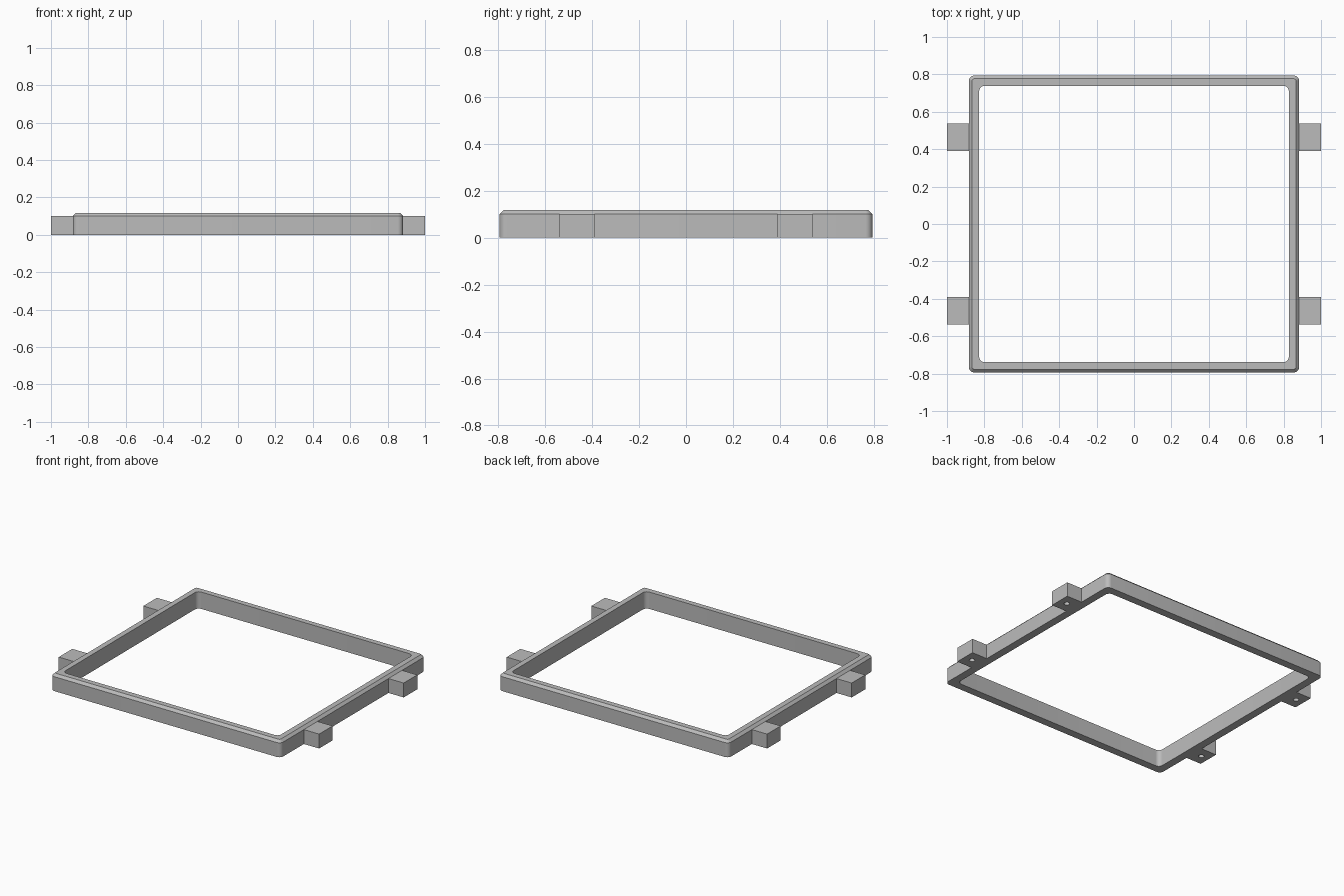
import bpy, bmesh, math
from mathutils import Matrix

cube = bpy.data.objects.get("Cube")
if cube:
    bpy.data.objects.remove(cube, do_unlink=True)

grey = bpy.data.materials.new("plain grey")
grey.use_nodes = True
colour = (0.5, 0.5, 0.5, 1)
grey.diffuse_color = colour
grey.node_tree.nodes["Principled BSDF"].inputs["Base Color"].default_value = colour

HALF_X, HALF_Y = 0.883, 0.794
HEIGHT, SIDE_HEIGHT = 0.117, 0.10
CHAMFER, WALL, RADIUS = 0.017, 0.055, 0.03
TAB_Y, TAB_WIDTH = 0.464, 0.149
TAB_X = (1 + HALF_X) / 2
HOLE_RADIUS, HOLE_DEPTH = 0.018, 0.07


def make_object(name, bm):
    bmesh.ops.recalc_face_normals(bm, faces=bm.faces)
    mesh = bpy.data.meshes.new(name)
    bm.to_mesh(mesh)
    bm.free()
    mesh.materials.append(grey)
    obj = bpy.data.objects.new(name, mesh)
    bpy.context.collection.objects.link(obj)
    return obj


def rounded_ring(bm, inset, radius, z, steps=8):
    """Rounded rectangle of vertices, inset from the outer wall."""
    ring = []
    for corner, (sx, sy) in enumerate([(1, 1), (-1, 1), (-1, -1), (1, -1)]):
        cx = sx * (HALF_X - inset - radius)
        cy = sy * (HALF_Y - inset - radius)
        for i in range(steps + 1):
            a = (corner + i / steps) * math.pi / 2
            ring.append(bm.verts.new((cx + radius * math.cos(a), cy + radius * math.sin(a), z)))
    return ring


# Rectangular frame with a chamfered outer top edge
bm = bmesh.new()
rings = [
    rounded_ring(bm, 0, RADIUS, 0),
    rounded_ring(bm, 0, RADIUS, SIDE_HEIGHT),
    rounded_ring(bm, CHAMFER, RADIUS - CHAMFER, HEIGHT),
    rounded_ring(bm, WALL, RADIUS, HEIGHT),
    rounded_ring(bm, WALL, RADIUS, 0),
]
for k, lower in enumerate(rings):
    upper = rings[(k + 1) % len(rings)]
    for i in range(len(lower)):
        j = (i + 1) % len(lower)
        bm.faces.new((lower[i], lower[j], upper[j], upper[i]))
frame = make_object("frame", bm)

# Cutter for the blind screw holes under the tabs
spots = [(sx, sy) for sx in (-1, 1) for sy in (-1, 1)]
bm = bmesh.new()
for sx, sy in spots:
    bmesh.ops.create_cone(bm, cap_ends=True, segments=24, radius1=HOLE_RADIUS,
                          radius2=HOLE_RADIUS, depth=2 * HOLE_DEPTH,
                          matrix=Matrix.Translation((sx * TAB_X, sy * TAB_Y, 0)))
cutter = make_object("hole_cutter", bm)
cutter.hide_render = True
cutter.hide_viewport = True

# Four mounting tabs
parts = [frame]
for sx, sy in spots:
    bm = bmesh.new()
    bmesh.ops.create_cube(bm, size=1, matrix=Matrix.Translation(
        (sx * TAB_X, sy * TAB_Y, SIDE_HEIGHT / 2)) @ Matrix.Diagonal(
        (1 - HALF_X, TAB_WIDTH, SIDE_HEIGHT, 1)))
    name = ("back" if sy > 0 else "front") + ("_left" if sx > 0 else "_right") + "_tab"
    tab = make_object(name, bm)
    cut = tab.modifiers.new("screw hole", "BOOLEAN")
    cut.operation = "DIFFERENCE"
    cut.solver = "EXACT"
    cut.object = cutter
    parts.append(tab)

# Smooth the rounded corners, keep hard edges sharp
bpy.ops.object.select_all(action="DESELECT")
frame.select_set(True)
bpy.context.view_layer.objects.active = frame
bpy.ops.object.shade_smooth_by_angle(angle=math.radians(30))
